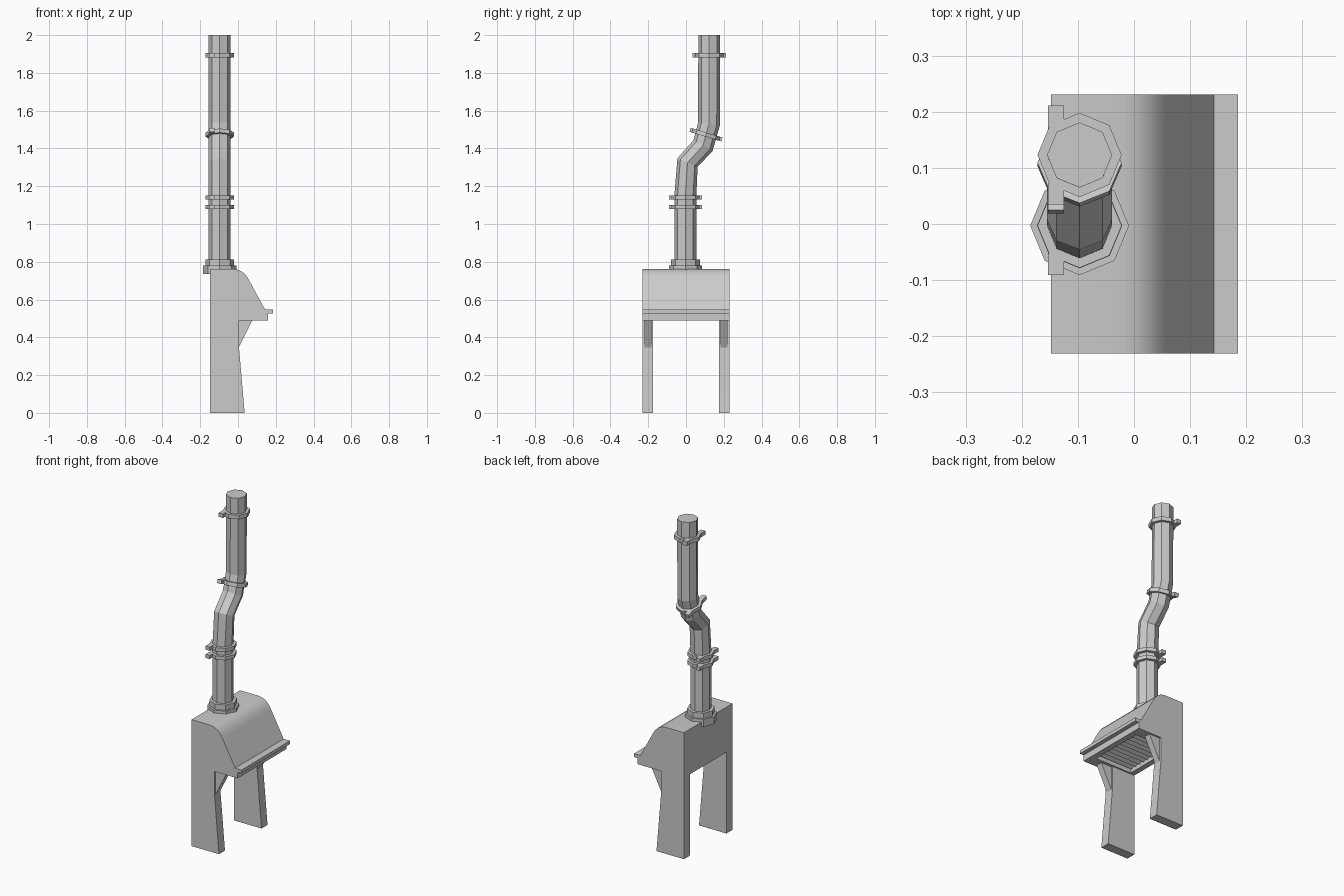
import bpy, bmesh, math
from mathutils import Matrix, Vector

cube = bpy.data.objects.get("Cube")
if cube:
    bpy.data.objects.remove(cube, do_unlink=True)

grey = bpy.data.materials.new("grey metal")
grey.use_nodes = True
COLOUR = (0.6, 0.6, 0.6, 1)
grey.diffuse_color = COLOUR
grey.node_tree.nodes["Principled BSDF"].inputs["Base Color"].default_value = COLOUR


def finish(name, bm):
    bmesh.ops.recalc_face_normals(bm, faces=bm.faces)
    mesh = bpy.data.meshes.new(name)
    bm.to_mesh(mesh)
    bm.free()
    mesh.materials.append(grey)
    ob = bpy.data.objects.new(name, mesh)
    bpy.context.collection.objects.link(ob)
    return ob


def add_box(bm, low, high):
    low, high = Vector(low), Vector(high)
    m = Matrix.Translation((low + high) / 2) @ Matrix.Diagonal((high - low).to_4d())
    return bmesh.ops.create_cube(bm, size=1, matrix=m)["verts"]


def box(name, low, high):
    bm = bmesh.new()
    add_box(bm, low, high)
    return finish(name, bm)


def extrude_profile(name, points, y0, y1):
    """Side profile in x and z, extruded along y."""
    bm = bmesh.new()
    face = bm.faces.new([bm.verts.new((x, y0, z)) for x, z in points])
    out = bmesh.ops.extrude_face_region(bm, geom=[face])["geom"]
    moved = [v for v in out if isinstance(v, bmesh.types.BMVert)]
    bmesh.ops.translate(bm, verts=moved, vec=(0, y1 - y0, 0))
    return finish(name, bm)


def activate(ob):
    bpy.ops.object.select_all(action="DESELECT")
    ob.select_set(True)
    bpy.context.view_layer.objects.active = ob


def cut(ob, cutter):
    mod = ob.modifiers.new("cut", "BOOLEAN")
    mod.operation, mod.solver, mod.object = "DIFFERENCE", "EXACT", cutter
    activate(ob)
    bpy.ops.object.modifier_apply(modifier=mod.name)
    bpy.data.objects.remove(cutter, do_unlink=True)


# Hood and legs: one side outline, then the gap between legs and the intake cut out
BACK, W, LEG_Y, UNDER = -0.148, 0.231, 0.174, 0.49
outline = [(BACK, 0), (0.035, 0), (0.005, 0.35), (0.005, UNDER), (0.16, UNDER),
           (0.16, 0.527), (0.185, 0.527), (0.185, 0.547), (0.143, 0.547),
           (0.06, 0.7), (0.048, 0.721), (0.029, 0.742), (0.006, 0.756),
           (-0.02, 0.762), (BACK, 0.762)]
hood = extrude_profile("hood_and_legs", outline, -W, W)
cut(hood, box("leg_gap", (-0.5, -LEG_Y, -0.1), (0.5, LEG_Y, UNDER)))
cut(hood, box("intake", (-0.115, -0.165, 0.4), (0.125, 0.165, 0.55)))
activate(hood)
bpy.ops.object.shade_smooth_by_angle(angle=math.radians(28))

# Slanted slats in the intake
bm = bmesh.new()
COUNT = 10
for i in range(COUNT):
    y = -0.15 + 0.3 * i / (COUNT - 1)
    slat = add_box(bm, (-0.118, y - 0.011, 0.514), (0.128, y + 0.011, 0.52))
    bmesh.ops.rotate(bm, verts=slat, cent=(0, y, 0.517),
                     matrix=Matrix.Rotation(math.radians(30), 3, "X"))
finish("intake_slats", bm)

# Triangular brackets under the hood
for side, name in ((-1, "bracket_front"), (1, "bracket_back")):
    extrude_profile(name, [(0.004, 0.345), (0.076, UNDER), (0.004, UNDER)],
                    side * 0.182, side * 0.22)

# Flue pipe: octagonal rings swept along a bent path (y, z)
PIPE_X, PIPE_R, SIDES = -0.097, 0.058, 8
path = [(-0.003, 0.75), (-0.003, 1.157), (0.008, 1.325),
        (0.09, 1.415), (0.122, 1.53), (0.123, 2.0)]
points = [Vector((PIPE_X, y, z)) for y, z in path]
bm = bmesh.new()
rings = []
for i, p in enumerate(points):
    before = (p - points[i - 1]).normalized() if i else Vector((0, 0, 1))
    after = (points[i + 1] - p).normalized() if i + 1 < len(points) else Vector((0, 0, 1))
    along = (before + after).normalized()
    across = Vector((0, along.z, -along.y))
    angles = [math.tau * k / SIDES for k in range(SIDES)]
    rings.append([bm.verts.new(p + PIPE_R * (math.cos(a) * Vector((1, 0, 0)) + math.sin(a) * across))
                  for a in angles])
for a, b in zip(rings, rings[1:]):
    for k in range(SIDES):
        n = (k + 1) % SIDES
        bm.faces.new((a[k], a[n], b[n], b[k]))
bm.faces.new(rings[0])
bm.faces.new(rings[-1])
finish("flue_pipe", bm)


def collar(name, y, z, radius, height, tilt=0, ears=False):
    bm = bmesh.new()
    bmesh.ops.create_cone(bm, cap_ends=True, segments=SIDES, radius1=radius,
                          radius2=radius, depth=height)
    if ears:
        for s in (-1, 1):
            add_box(bm, (-0.056, min(s * 0.05, s * 0.088), -height / 2),
                    (-0.028, max(s * 0.05, s * 0.088), height / 2))
    ob = finish(name, bm)
    ob.location = (PIPE_X, y, z)
    ob.rotation_euler.x = math.radians(tilt)


# Base flange and collar
collar("base_flange", -0.003, 0.757, 0.088, 0.045)
collar("base_collar", -0.003, 0.795, 0.076, 0.032)

# Pipe clamps with bolt ears
collar("clamp_lower", -0.003, 1.09, 0.075, 0.022, ears=True)
collar("clamp_middle", -0.003, 1.14, 0.075, 0.022, ears=True)
collar("clamp_bend", 0.106, 1.473, 0.075, 0.022, tilt=-17, ears=True)
collar("clamp_top", 0.123, 1.893, 0.075, 0.024, ears=True)
